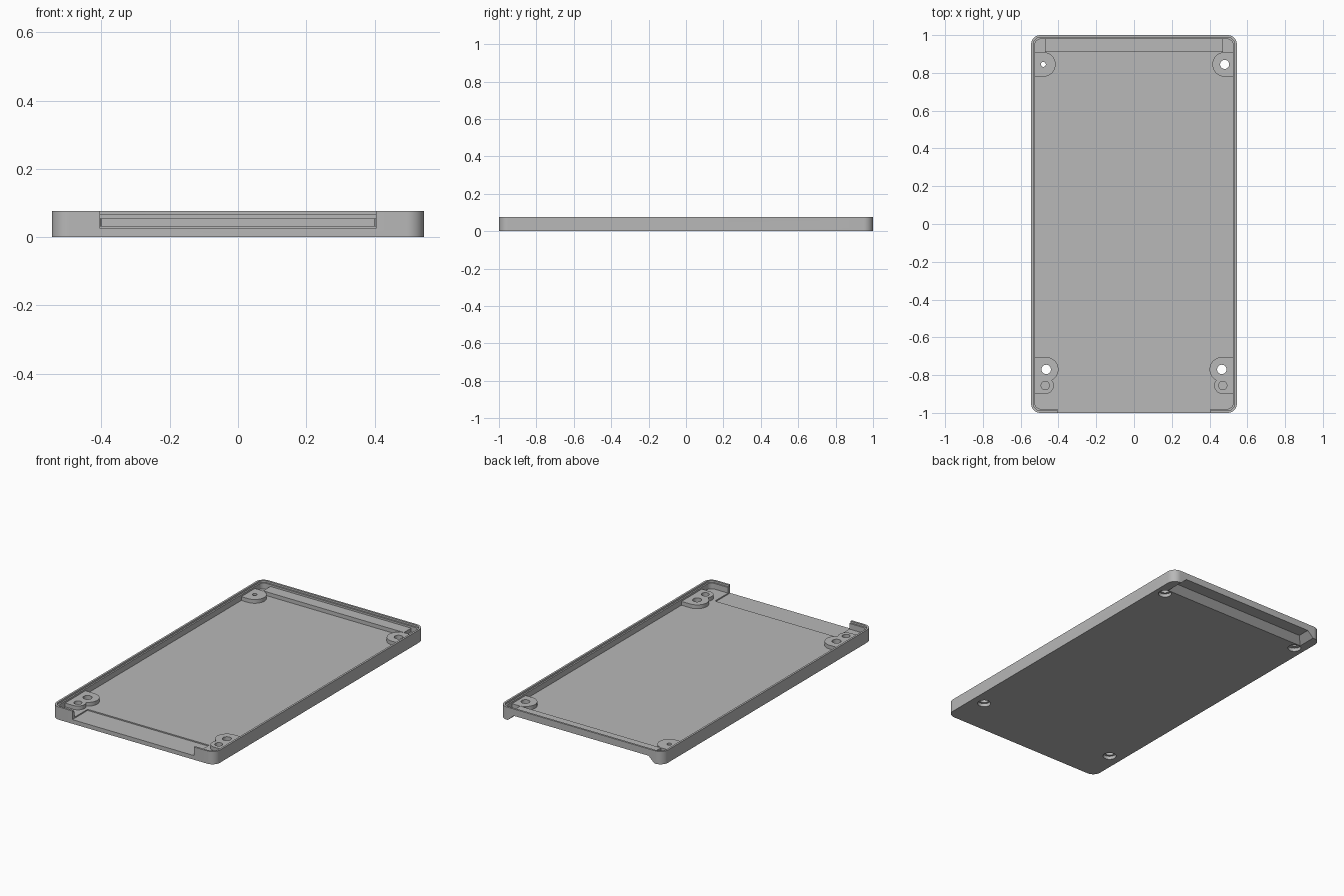
import bpy, bmesh, math

cube = bpy.data.objects.get("Cube")
if cube:
    bpy.data.objects.remove(cube)

WIDTH, LENGTH, HEIGHT = 0.545, 1.0, 0.077   # half width, half length, full height
FLOOR, PAD_TOP = 0.032, 0.055

grey = bpy.data.materials.new("plain grey")
grey.use_nodes = True
grey.diffuse_color = (0.48, 0.48, 0.48, 1)
grey.node_tree.nodes["Principled BSDF"].inputs["Base Color"].default_value = grey.diffuse_color


def loft(name, low, high, z0, z1):
    """Closed solid between two matching outlines."""
    bm = bmesh.new()
    a = [bm.verts.new((x, y, z0)) for x, y in low]
    b = [bm.verts.new((x, y, z1)) for x, y in high]
    bm.faces.new(a[::-1])
    bm.faces.new(b)
    for i in range(len(a)):
        j = (i + 1) % len(a)
        bm.faces.new((a[i], a[j], b[j], b[i]))
    bmesh.ops.recalc_face_normals(bm, faces=bm.faces)
    mesh = bpy.data.meshes.new(name)
    bm.to_mesh(mesh)
    bm.free()
    mesh.materials.append(grey)
    obj = bpy.data.objects.new(name, mesh)
    bpy.context.collection.objects.link(obj)
    return obj


def rect(x0, x1, y0, y1):
    return [(x0, y0), (x1, y0), (x1, y1), (x0, y1)]


def rounded(inset, radius, steps=10):
    """Tray outline, inset from the outer edge."""
    pts = []
    for q, (sx, sy) in enumerate([(1, 1), (-1, 1), (-1, -1), (1, -1)]):
        cx = sx * (WIDTH - inset - radius)
        cy = sy * (LENGTH - inset - radius)
        for i in range(steps + 1):
            t = (q + i / steps) * math.pi / 2
            pts.append((cx + radius * math.cos(t), cy + radius * math.sin(t)))
    return pts


def circle(x, y, r, n=40):
    return [(x + r * math.cos(i * math.tau / n), y + r * math.sin(i * math.tau / n)) for i in range(n)]


def prism(name, outline, z0, z1):
    return loft(name, outline, outline, z0, z1)


def combine(target, tool, operation):
    mod = target.modifiers.new(operation, "BOOLEAN")
    mod.operation, mod.solver, mod.object = operation, "EXACT", tool
    bpy.context.view_layer.objects.active = target
    bpy.ops.object.modifier_apply(modifier=mod.name)
    bpy.data.objects.remove(tool)


def cut(outline, z0, z1):
    combine(tray, prism("cutter", outline, z0, z1), "DIFFERENCE")


def add(outline, z0=0.02, z1=PAD_TOP):
    combine(tray, prism("pad", outline, z0, z1), "UNION")


# Tray with a hollow and a stepped rim
tray = prism("tray", rounded(0, 0.05), 0, HEIGHT)
cut(rounded(0.021, 0.03), FLOOR, 0.1)
cut(rounded(0.012, 0.039), 0.066, 0.1)

# Raised ledge along the back wall
add(rect(-0.47, 0.47, 0.91, 0.99))

# Screw pads in the corners
for s in (-1, 1):
    edge = s * 0.536
    for x, y, r, y0, y1 in [(0.48, 0.845, 0.065, 0.78, 0.91),
                            (0.465, -0.77, 0.065, -0.855, -0.705),
                            (0.47, -0.855, 0.045, -0.90, -0.77)]:
        add(rect(*sorted((s * x, edge)), y0, y1))
        add(circle(s * x, y, r))

# Wide opening in the front wall with a slightly sunken sill
cut(rect(-0.405, 0.405, -1.1, -0.855), 0.025, 0.1)

# Chamfered finger recess under the back edge
recess = loft("recess", rect(-0.50, 0.50, 0.875, 1.1), rect(-0.45, 0.45, 0.925, 1.1), -0.01, 0.036)
combine(tray, recess, "DIFFERENCE")

# Through holes with counterbores below, and blind peg holes at the front
for s in (-1, 1):
    back_radius = 0.024 if s > 0 else 0.013
    for x, y, r in [(0.48, 0.845, back_radius), (0.465, -0.77, 0.025)]:
        cut(circle(s * x, y, r), -0.1, 0.1)
        cut(circle(s * x, y, 0.037), -0.1, 0.02)
    cut(circle(s * 0.47, -0.855, 0.022), 0.03, 0.1)

# Smooth corners and holes, sharp edges
bpy.ops.object.select_all(action="DESELECT")
tray.select_set(True)
bpy.context.view_layer.objects.active = tray
bpy.ops.object.shade_smooth_by_angle(angle=math.radians(30))
